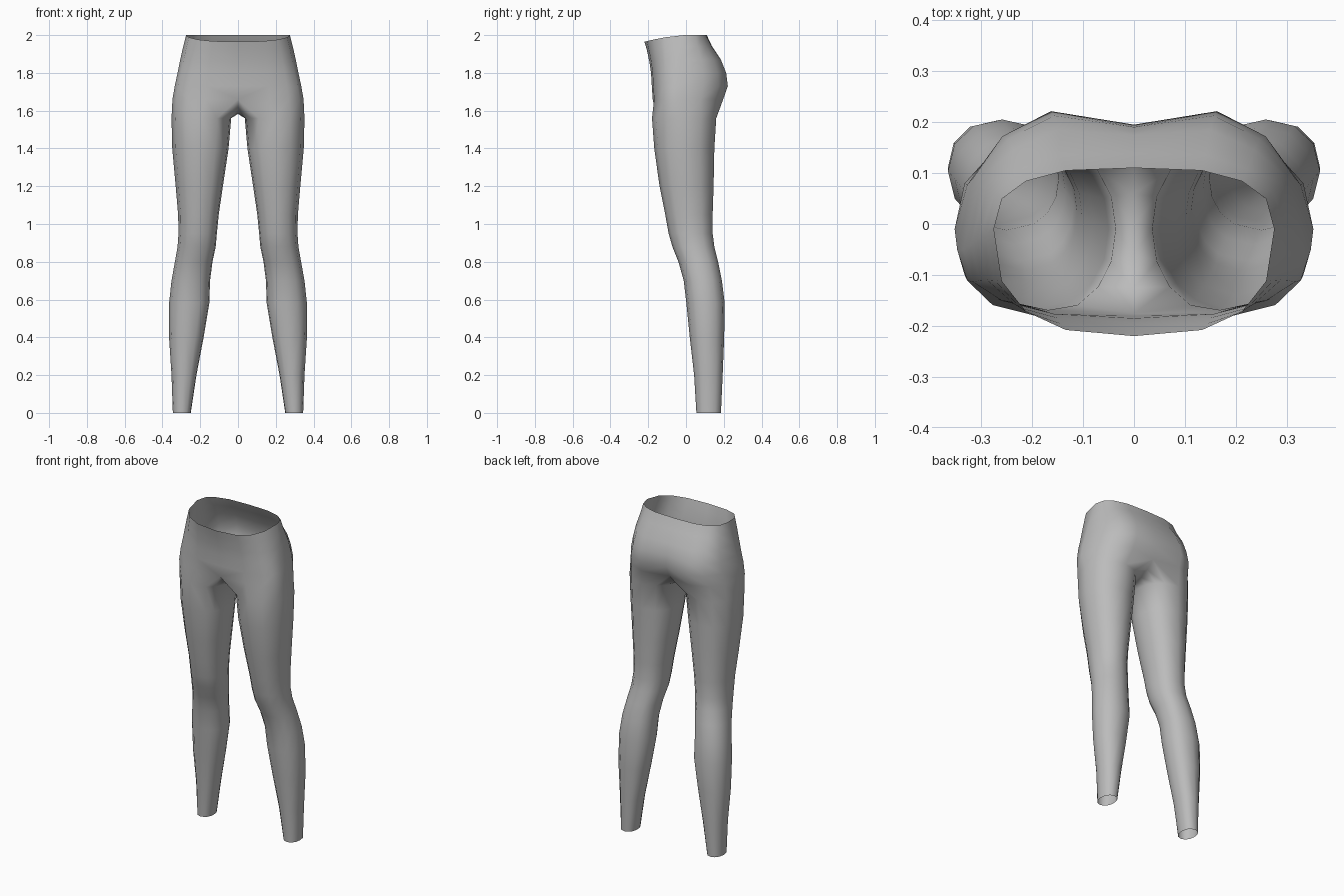
import bpy, bmesh, math

if "Cube" in bpy.data.objects:
    bpy.data.objects.remove(bpy.data.objects["Cube"])

fabric = bpy.data.materials.new("grey fabric")
fabric.diffuse_color = (0.5, 0.5, 0.5, 1)
fabric.use_nodes = True
fabric.node_tree.nodes["Principled BSDF"].inputs["Base Color"].default_value = fabric.diffuse_color


def spow(v, p):
    return math.copysign(abs(v) ** p, v)


# Hip rings: z, half width, front y, back y at cheeks, back y at centre, widest y, front dip
HIPS = [
    (2.00, .275, -.22, .112, .11, -.01, .035),
    (1.94, .290, -.207, .145, .138, -.02, .02),
    (1.87, .306, -.194, .198, .174, -.03, .01),
    (1.80, .320, -.185, .228, .190, -.04, 0),
    (1.73, .335, -.181, .238, .195, -.05, 0),
    (1.66, .347, -.176, .212, .165, -.05, 0),
]
# Crotch seam, back to front: y, z
CROTCH = [(.115, 1.615), (.06, 1.589), (0, 1.583), (-.06, 1.59), (-.125, 1.613)]
# Leg rings: z, inner x, outer x, front y, back y
LEG = [
    (1.56, .036, .352, -.180, .160),
    (1.40, .050, .348, -.168, .150),
    (1.20, .080, .330, -.140, .146),
    (1.05, .102, .317, -.110, .141),
    (0.95, .112, .315, -.092, .141),
    (0.88, .118, .320, -.072, .150),
    (0.80, .135, .334, -.040, .170),
    (0.70, .148, .352, -.012, .190),
    (0.58, .152, .365, .002, .205),
    (0.40, .182, .365, .020, .202),
    (0.20, .220, .352, .043, .194),
    (0.00, .250, .345, .055, .185),
]
SIDE = 8  # divisions of half a hip ring

bm = bmesh.new()


def bridge(upper, lower, closed):
    n = len(upper)
    for i in range(n if closed else n - 1):
        j = (i + 1) % n
        bm.faces.new((lower[i], lower[j], upper[j], upper[i]))


# Hips: half rings from front centre round the side to back centre
prev = None
for z, w, yf, yb, cleft, yc, dip in HIPS:
    ring = []
    for i in range(SIDE + 1):
        a = -math.pi / 2 + math.pi * i / SIDE
        s, c = spow(math.sin(a), .75), max(math.cos(a), 0) ** .75
        y = yc + s * ((yb - yc) if s > 0 else (yc - yf))
        x = w * c
        if i in (0, SIDE):
            x = 0
        if i == SIDE:
            y = cleft
        ring.append(bm.verts.new((x, y, z - dip * max(0, -s) ** 1.5)))
    if prev:
        bridge(prev, ring, False)
    prev = ring

# Leg: closed loop from the lowest hip ring plus the crotch seam, down to the open ankle
prev = prev + [bm.verts.new((0, y, z)) for y, z in CROTCH]
angles = [-120 + 30 * i for i in range(9)] + [140 + 20 * i for i in range(5)]
for z, xi, xo, yf, yb in LEG:
    ring = []
    for deg in angles:
        a = math.radians(deg)
        ring.append(bm.verts.new(((xi + xo) / 2 + (xo - xi) / 2 * spow(math.cos(a), .92),
                                  (yf + yb) / 2 + (yb - yf) / 2 * spow(math.sin(a), .92), z)))
    bridge(prev, ring, True)
    prev = ring

mesh = bpy.data.meshes.new("leggings")
bm.to_mesh(mesh)
bm.free()
mesh.materials.append(fabric)
for p in mesh.polygons:
    p.use_smooth = True
leggings = bpy.data.objects.new("leggings", mesh)
bpy.context.collection.objects.link(leggings)

# Mirror the half into both legs
mirror = leggings.modifiers.new("mirror", 'MIRROR')
mirror.use_clip = True
